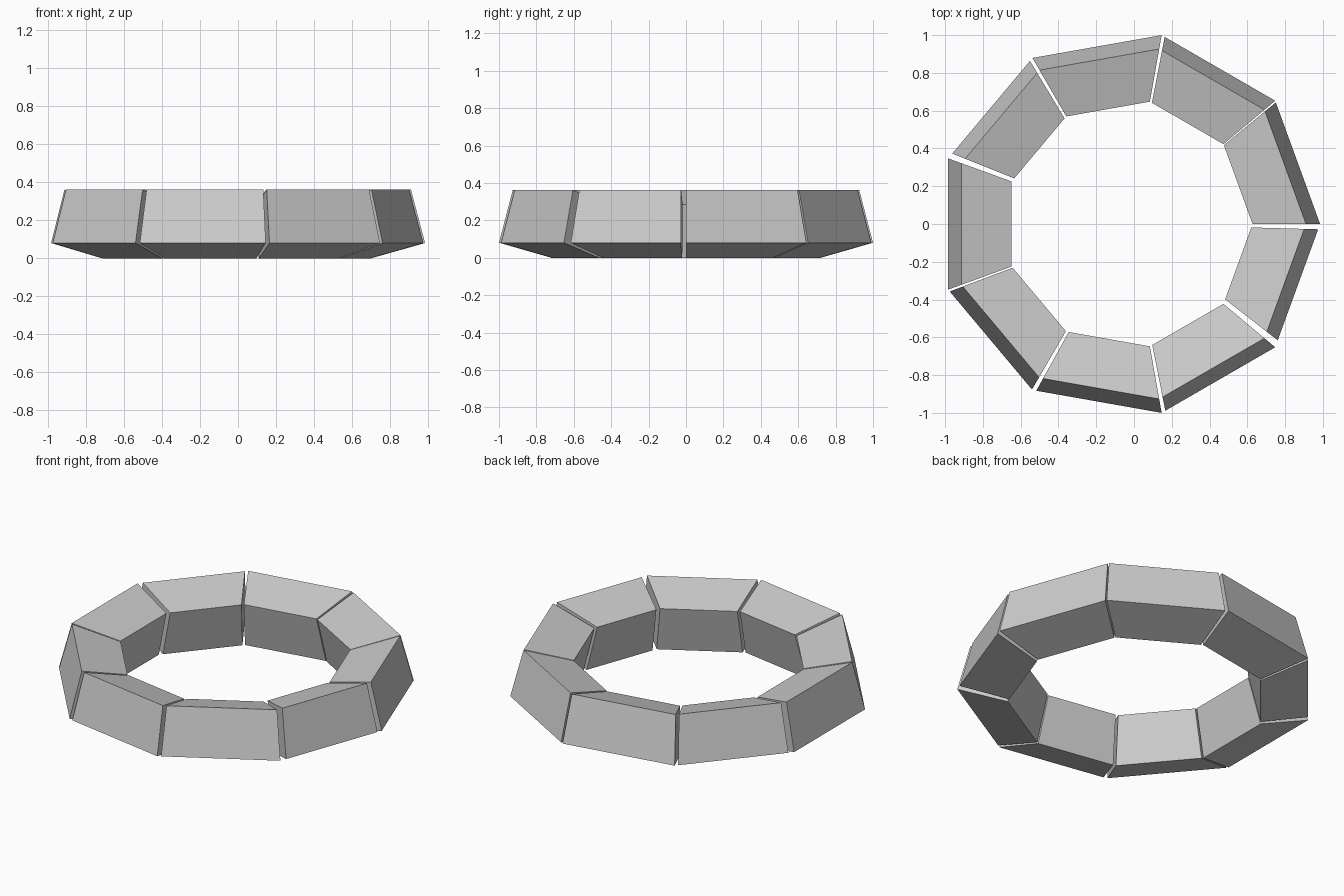
import bpy
import math

if "Cube" in bpy.data.objects:
    bpy.data.objects.remove(bpy.data.objects["Cube"])

# Tilted rectangular cross-section: (distance from ring centre to face middle, z)
PROFILE = [(0.954, 0.08), (0.884, 0.362), (0.618, 0.285), (0.688, 0.0)]
CENTRE_X = -0.03          # nine-sided ring, shifted so its bounds are centred
STEP = 40

# Uneven joints: degrees trimmed from the start and end of each block
TRIMS = [(0, 0.5), (0, 1.0), (0, 0), (1.1, 1.8), (0, 0),
         (0.7, 0.2), (1.1, 0), (1.2, 0), (2.1, 1.6)]


def ring_block(index, trim_start, trim_end):
    """Straight block with mitred, radial ends."""
    mid = math.radians(STEP * index + STEP / 2)
    ends = (math.radians(-STEP / 2 + trim_start), math.radians(STEP / 2 - trim_end))
    verts = []
    for a in ends:
        for r, z in PROFILE:
            t = r * math.tan(a)
            verts.append((CENTRE_X + r * math.cos(mid) - t * math.sin(mid),
                          r * math.sin(mid) + t * math.cos(mid), z))
    faces = [(0, 1, 2, 3), (7, 6, 5, 4)]
    faces += [(i, i + 4, (i + 1) % 4 + 4, (i + 1) % 4) for i in range(4)]
    mesh = bpy.data.meshes.new(f"ring_stone_{index + 1}")
    mesh.from_pydata(verts, [], faces)
    mesh.update()
    obj = bpy.data.objects.new(mesh.name, mesh)
    bpy.context.collection.objects.link(obj)


# Nine stones around the ring
for i, (s, e) in enumerate(TRIMS):
    ring_block(i, s, e)
